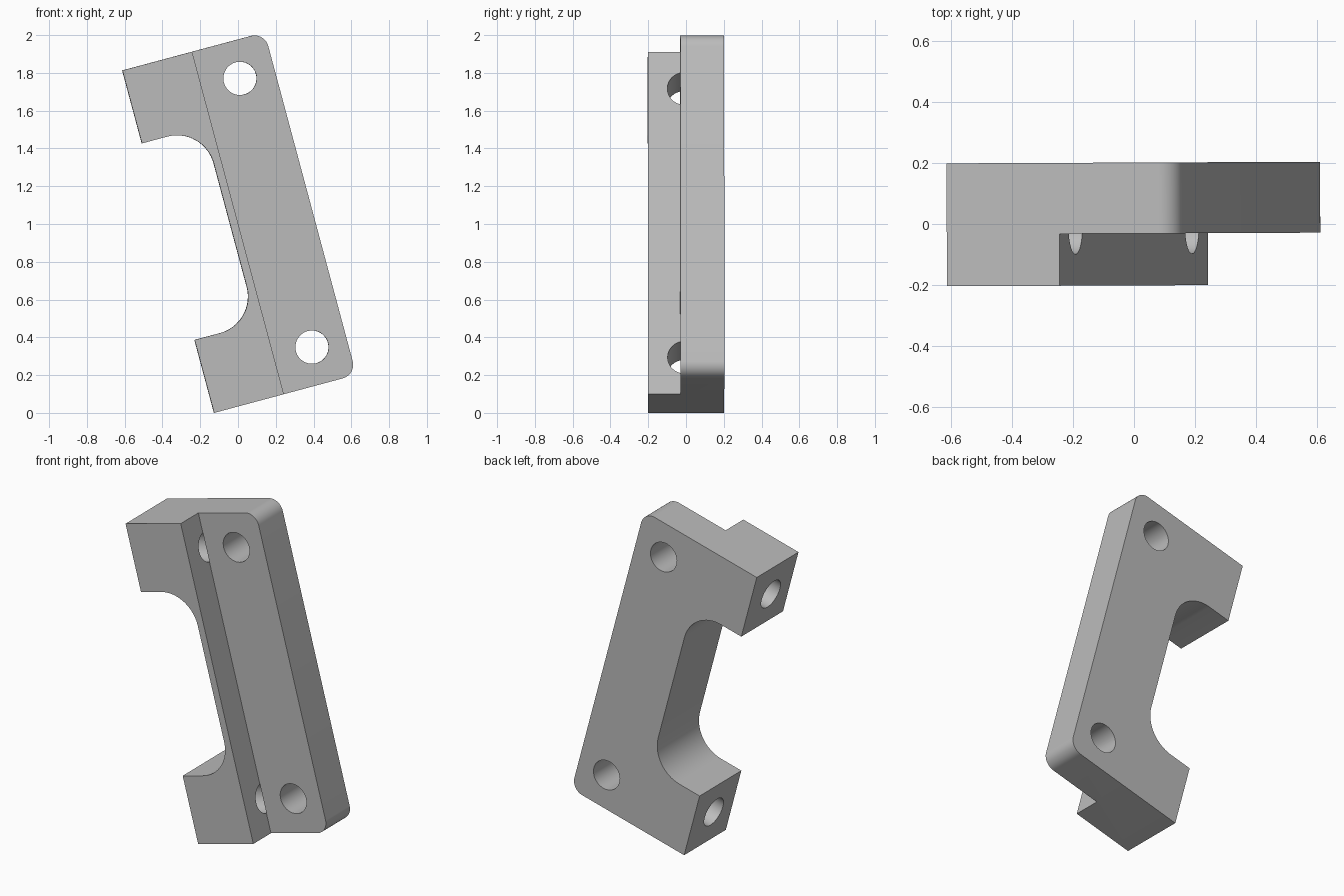
import bpy, bmesh, math
from mathutils import Matrix, Vector

cube = bpy.data.objects.get("Cube")
if cube:
    bpy.data.objects.remove(cube, do_unlink=True)

# Sizes in the bracket's own frame: x across, z along its length
W, H = 0.78, 1.877
STEP, STEP_Y, HALF = 0.382, -0.031, 0.201
ARM, DEPTH, NOTCH_R, CORNER_R = 0.4, 0.34, 0.2, 0.075
HOLE_R, HOLE_X, HOLE_Z = 0.088, 0.591, 0.202


def arc(cx, cz, r, start, end, n=16):
    angles = [math.radians(start + (end - start) * i / n) for i in range(n + 1)]
    return [(cx + r * math.cos(a), cz + r * math.sin(a)) for a in angles]


def extrude_profile(name, points, y0, y1):
    bm = bmesh.new()
    face = bm.faces.new([bm.verts.new((x, y0, z)) for x, z in points])
    out = bmesh.ops.extrude_face_region(bm, geom=[face])["geom"]
    verts = [v for v in out if isinstance(v, bmesh.types.BMVert)]
    bmesh.ops.translate(bm, verts=verts, vec=(0, y1 - y0, 0))
    bmesh.ops.recalc_face_normals(bm, faces=bm.faces)
    mesh = bpy.data.meshes.new(name)
    bm.to_mesh(mesh)
    bm.free()
    obj = bpy.data.objects.new(name, mesh)
    bpy.context.collection.objects.link(obj)
    return obj


def hole_cutter(start, end):
    start, end = Vector(start), Vector(end)
    axis = end - start
    bpy.ops.mesh.primitive_cylinder_add(
        vertices=48, radius=HOLE_R, depth=axis.length, location=(start + end) / 2,
        rotation=axis.to_track_quat("Z", "Y").to_euler())
    return bpy.context.object


def cut(target, cutter):
    cutter.hide_render = True
    mod = target.modifiers.new("cut", "BOOLEAN")
    mod.operation, mod.solver, mod.object = "DIFFERENCE", "EXACT", cutter
    bpy.context.view_layer.objects.active = target
    bpy.ops.object.modifier_apply(modifier=mod.name)
    bpy.data.objects.remove(cutter, do_unlink=True)


# C-shaped body with rounded outer corners and a rounded notch
near, far = ARM + NOTCH_R, H - ARM - NOTCH_R
outline = [(0, 0)]
outline += arc(W - CORNER_R, CORNER_R, CORNER_R, -90, 0)
outline += arc(W - CORNER_R, H - CORNER_R, CORNER_R, 0, 90)
outline += [(0, H), (0, H - ARM)]
outline += arc(DEPTH - NOTCH_R, far, NOTCH_R, 90, 0)
outline += arc(DEPTH - NOTCH_R, near, NOTCH_R, 0, -90)
outline += [(0, ARM)]
body = extrude_profile("bracket_body", outline, -HALF, HALF)

# Step along the front
step = [(STEP, -1), (W + 1, -1), (W + 1, H + 1), (STEP, H + 1)]
cut(body, extrude_profile("step_cutter", step, -1, STEP_Y))

# Mounting holes through the thin flange, and through each arm to the step
for z in (HOLE_Z, H - HOLE_Z):
    cut(body, hole_cutter((HOLE_X, -1, z), (HOLE_X, 1, z)))
    cut(body, hole_cutter((-0.5, -0.01, z), (STEP + 0.0005, -0.01, z)))

# Lean the bracket and stand it on the ground
body.data.transform(
    Matrix.Translation((-0.127, 0, 0))
    @ Matrix.Rotation(math.radians(-15), 4, "Y"))
body.data.transform(Matrix.Rotation(math.radians(0.25), 4, "Z"))

# Plain grey material
grey = bpy.data.materials.new("plain_grey")
grey.use_nodes = True
color = (0.5, 0.5, 0.5, 1)
grey.diffuse_color = color
grey.node_tree.nodes["Principled BSDF"].inputs["Base Color"].default_value = color
body.data.materials.clear()
body.data.materials.append(grey)
for poly in body.data.polygons:
    poly.material_index = 0

bpy.ops.object.select_all(action="DESELECT")
body.select_set(True)
bpy.context.view_layer.objects.active = body
bpy.ops.object.shade_smooth_by_angle(angle=math.radians(30))
